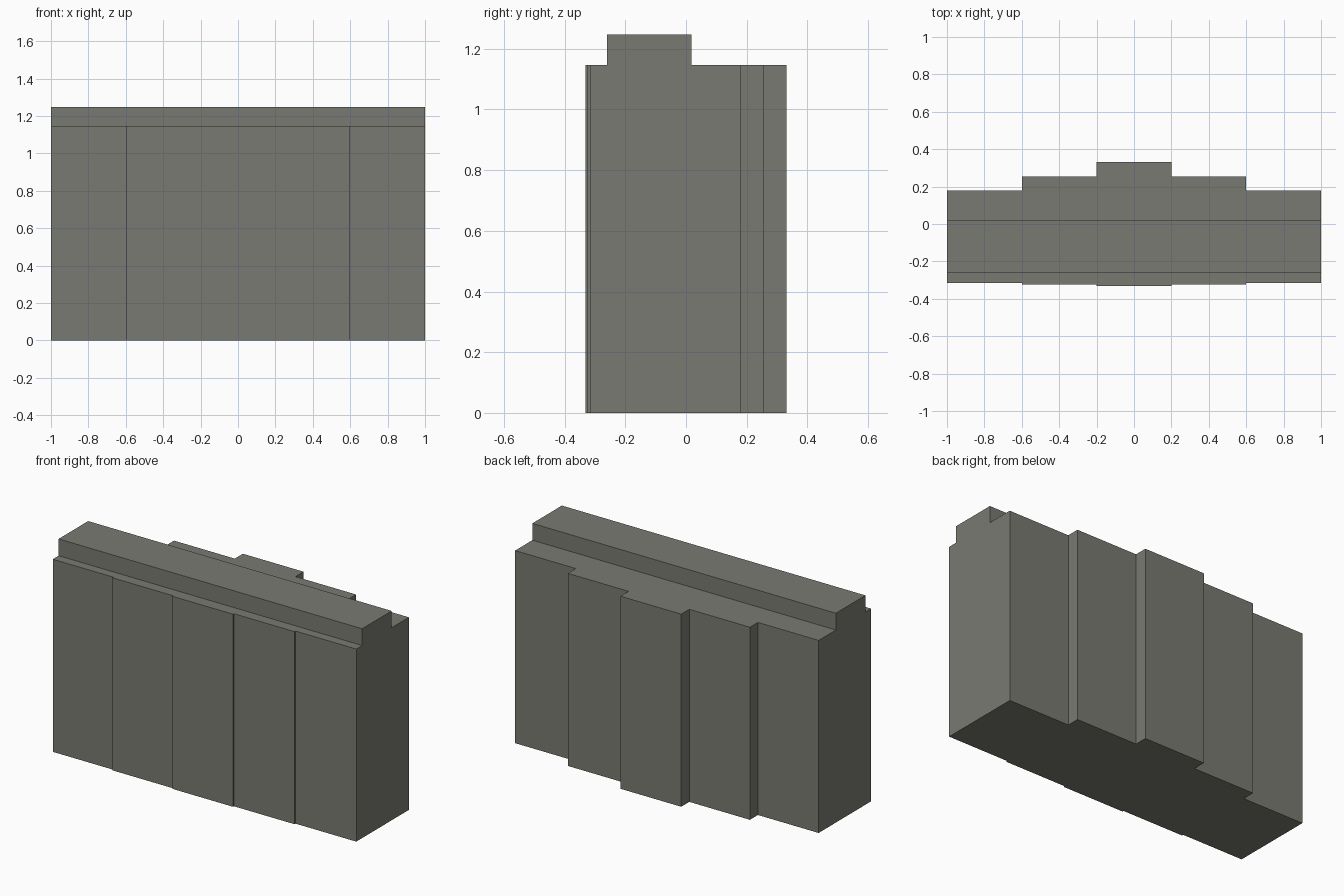
import bpy
import bmesh

cube = bpy.data.objects.get("Cube")
if cube:
    bpy.data.objects.remove(cube, do_unlink=True)

# One stone-grey colour
stone = bpy.data.materials.new("stone_grey")
stone.use_nodes = True
colour = (0.195, 0.195, 0.17, 1)
stone.diffuse_color = colour
stone.node_tree.nodes["Principled BSDF"].inputs["Base Color"].default_value = colour


def extrude_outline(name, outline, bottom, top):
    """Make a closed upright prism from a plan outline."""
    bm = bmesh.new()
    base = bm.faces.new([bm.verts.new((x, y, bottom)) for x, y in outline])
    grown = bmesh.ops.extrude_face_region(bm, geom=[base], use_keep_orig=True)
    raised = [v for v in grown["geom"] if isinstance(v, bmesh.types.BMVert)]
    bmesh.ops.translate(bm, verts=raised, vec=(0, 0, top - bottom))
    bmesh.ops.recalc_face_normals(bm, faces=bm.faces)
    mesh = bpy.data.meshes.new(name)
    bm.to_mesh(mesh)
    bm.free()
    mesh.materials.append(stone)
    obj = bpy.data.objects.new(name, mesh)
    bpy.context.collection.objects.link(obj)
    return obj


# Stepped block: each bay has an inner x, outer x, front y and back y
bays = [(0.0, 0.2, -0.332, 0.331), (0.2, 0.6, -0.324, 0.255), (0.6, 1.0, -0.315, 0.18)]
front = [(x, f) for a, b, f, _ in bays for x in (a, b)][1:]
back = [(x, r) for a, b, _, r in bays for x in (a, b)][1:]
right_half = front + back[::-1]
left_half = [(-x, y) for x, y in reversed(right_half)]
extrude_outline("stepped_block", right_half + left_half, 0, 1.147)

# Long ridge on the roof
ridge = [(-1, -0.26), (1, -0.26), (1, 0.018), (-1, 0.018)]
extrude_outline("roof_ridge", ridge, 1.147, 1.247)
